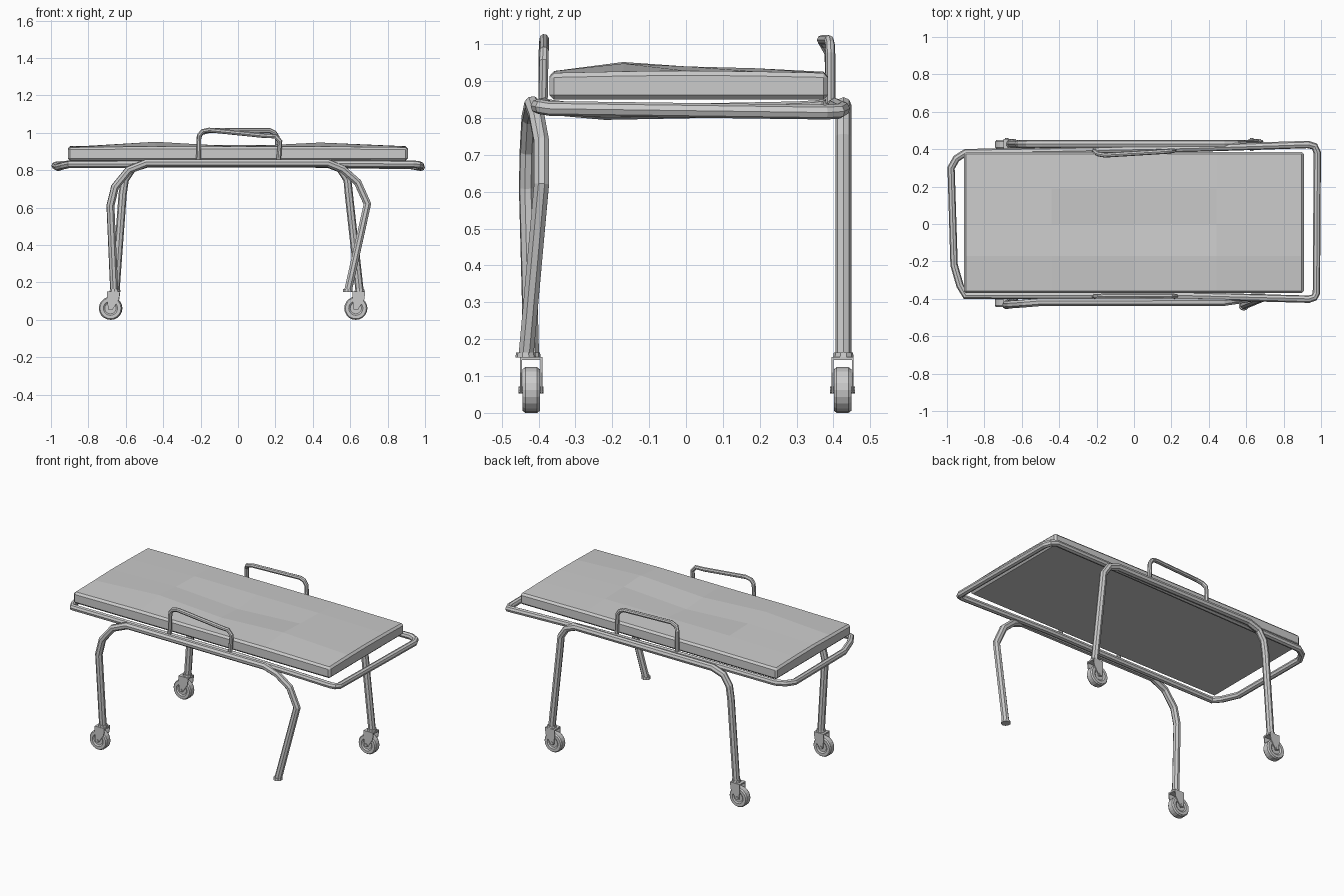
import bpy, bmesh, math
from mathutils import Vector, Matrix

if "Cube" in bpy.data.objects:
    bpy.data.objects.remove(bpy.data.objects["Cube"])


def tube(name, pts, radius, cyclic=False):
    """Faceted eight-sided bent tube through the points."""
    cu = bpy.data.curves.new(name, 'CURVE')
    cu.dimensions = '3D'
    cu.bevel_depth = radius
    cu.bevel_resolution = 2
    cu.use_fill_caps = True
    sp = cu.splines.new('POLY')
    sp.points.add(len(pts) - 1)
    for p, co in zip(sp.points, pts):
        p.co = (*co, 1)
    sp.use_cyclic_u = cyclic
    sp.use_smooth = False
    ob = bpy.data.objects.new(name, cu)
    bpy.context.collection.objects.link(ob)
    bpy.ops.object.select_all(action='DESELECT')
    bpy.context.view_layer.objects.active = ob
    ob.select_set(True)
    bpy.ops.object.convert(target='MESH')
    return bpy.context.object


def mesh_object(name, bm, bevel=0):
    bmesh.ops.recalc_face_normals(bm, faces=bm.faces[:])
    me = bpy.data.meshes.new(name)
    bm.to_mesh(me)
    bm.free()
    ob = bpy.data.objects.new(name, me)
    bpy.context.collection.objects.link(ob)
    if bevel:
        m = ob.modifiers.new('bevel', 'BEVEL')
        m.width = bevel
        m.segments = 1
        m.limit_method = 'ANGLE'
        m.angle_limit = math.radians(50)
    return ob


def prism(name, outline, y0, y1, bevel=0):
    """Outline in the xz plane pushed along y."""
    bm = bmesh.new()
    f = bm.faces.new([bm.verts.new((x, y0, z)) for x, z in outline])
    new = bmesh.ops.extrude_face_region(bm, geom=[f])['geom']
    for v in new:
        if isinstance(v, bmesh.types.BMVert):
            v.co.y = y1
    return mesh_object(name, bm, bevel)


def lathe_y(name, center, profile, n):
    """Closed (radius, y) profile spun round the y axis."""
    bm = bmesh.new()
    rings = []
    for r, y in profile:
        rings.append([bm.verts.new((center[0] + r * math.cos(2 * math.pi * i / n), center[1] + y,
                                    center[2] + r * math.sin(2 * math.pi * i / n))) for i in range(n)])
    for a, b in zip(rings, rings[1:]):
        for i in range(n):
            j = (i + 1) % n
            bm.faces.new((a[i], a[j], b[j], b[i]))
    bm.faces.new(rings[0])
    bm.faces.new(rings[-1])
    return mesh_object(name, bm)


# Lumpy mattress: coarse 4 x 4 top, flat underside
XS = [-0.91, -0.44, 0, 0.44, 0.908]
YS = [-0.37, -0.17, 0.0, 0.19, 0.385]
HEIGHTS = [[0.922, 0.926, 0.926, 0.926, 0.922],
           [0.924, 0.952, 0.926, 0.948, 0.926],
           [0.928, 0.940, 0.915, 0.940, 0.928],
           [0.926, 0.935, 0.934, 0.935, 0.926],
           [0.922, 0.925, 0.925, 0.925, 0.922]]
bm = bmesh.new()
grid = [[bm.verts.new((x, y, h)) for x, h in zip(XS, row)] for y, row in zip(YS, HEIGHTS)]
faces = []
for j in range(4):
    for i in range(4):
        faces.append(bm.faces.new((grid[j][i], grid[j][i + 1], grid[j + 1][i + 1], grid[j + 1][i])))
ret = bmesh.ops.extrude_face_region(bm, geom=faces, use_keep_orig=True)
for v in ret['geom']:
    if isinstance(v, bmesh.types.BMVert):
        v.co.z = 0.85
mesh_object('mattress', bm, 0.012)

# Bed frame: slightly warped closed tube loop
tube('bed_frame', [(-0.978, 0.30, 0.825), (-0.95, 0.35, 0.828), (-0.90, 0.382, 0.832),
                   (-0.40, 0.390, 0.835), (0.30, 0.405, 0.835), (0.93, 0.425, 0.825),
                   (0.965, 0.415, 0.818), (0.98, 0.38, 0.816), (0.975, -0.37, 0.826),
                   (0.963, -0.393, 0.83), (0.935, -0.402, 0.832), (0.30, -0.385, 0.836),
                   (-0.90, -0.383, 0.832), (-0.93, -0.33, 0.825), (-0.962, -0.22, 0.815)],
     0.02, True)

# Leg hoops: each one tube from foot to foot; the front right leg is bent
tube('front_leg_hoop', [(-0.662, -0.42, 0.155), (-0.682, -0.432, 0.61), (-0.658, -0.43, 0.71),
                        (-0.585, -0.425, 0.80), (-0.49, -0.417, 0.838), (0.48, -0.417, 0.838),
                        (0.56, -0.405, 0.805), (0.64, -0.392, 0.735), (0.692, -0.392, 0.62),
                        (0.588, -0.434, 0.155)], 0.022)
tube('back_leg_hoop', [(-0.655, 0.427, 0.155), (-0.617, 0.427, 0.67), (-0.605, 0.427, 0.75),
                       (-0.565, 0.427, 0.81), (-0.49, 0.427, 0.835), (0.48, 0.427, 0.835),
                       (0.545, 0.427, 0.81), (0.585, 0.427, 0.75), (0.593, 0.427, 0.67),
                       (0.65, 0.427, 0.155)], 0.022)

# Side handles
tube('front_handle', [(-0.212, -0.388, 0.84), (-0.208, -0.387, 0.985), (-0.19, -0.386, 1.008),
                      (-0.155, -0.385, 1.015), (0.14, -0.384, 0.985), (0.20, -0.385, 0.982),
                      (0.225, -0.386, 0.955), (0.216, -0.388, 0.84)], 0.013)
tube('back_handle', [(-0.212, 0.392, 0.84), (-0.210, 0.388, 0.975), (-0.195, 0.375, 1.0),
                     (-0.155, 0.368, 1.012), (0.17, 0.388, 1.012), (0.195, 0.391, 1.0),
                     (0.21, 0.392, 0.975), (0.216, 0.392, 0.84)], 0.013)

# Leg end collars
for nm, x, y in (('front_left', -0.66, -0.422), ('front_right', 0.587, -0.435),
                 ('back_left', -0.655, 0.427), ('back_right', 0.65, 0.427)):
    bm = bmesh.new()
    bmesh.ops.create_cone(bm, cap_ends=True, segments=10, radius1=0.028, radius2=0.026, depth=0.014,
                          matrix=Matrix.Translation((x, y, 0.157)))
    mesh_object(nm + '_collar', bm)

# Casters: wheel with recessed hub, fork cheeks, bridge and axle; bent leg has lost its caster
for nm, x, y in (('front_left', -0.682, -0.42), ('back_left', -0.68, 0.425), ('back_right', 0.63, 0.425)):
    lathe_y(nm + '_wheel', (x, y, 0.062),
            [(0.030, -0.018), (0.038, -0.024), (0.056, -0.024), (0.062, -0.016),
             (0.062, 0.016), (0.056, 0.024), (0.038, 0.024), (0.030, 0.018)], 20)
    lathe_y(nm + '_axle', (x, y, 0.062), [(0.010, -0.034), (0.010, 0.034)], 8)
    cheek = [(x - 0.012, 0.055), (x + 0.010, 0.052), (x + 0.046, 0.11), (x + 0.05, 0.15),
             (x - 0.018, 0.15), (x - 0.018, 0.11)]
    for s, side in ((-1, 'near'), (1, 'far')):
        prism(nm + '_fork_' + side, cheek, y + s * 0.025, y + s * 0.030)
    prism(nm + '_fork_bridge', [(x - 0.018, 0.143), (x + 0.05, 0.143), (x + 0.05, 0.152),
                                (x - 0.018, 0.152)], y - 0.030, y + 0.030)
